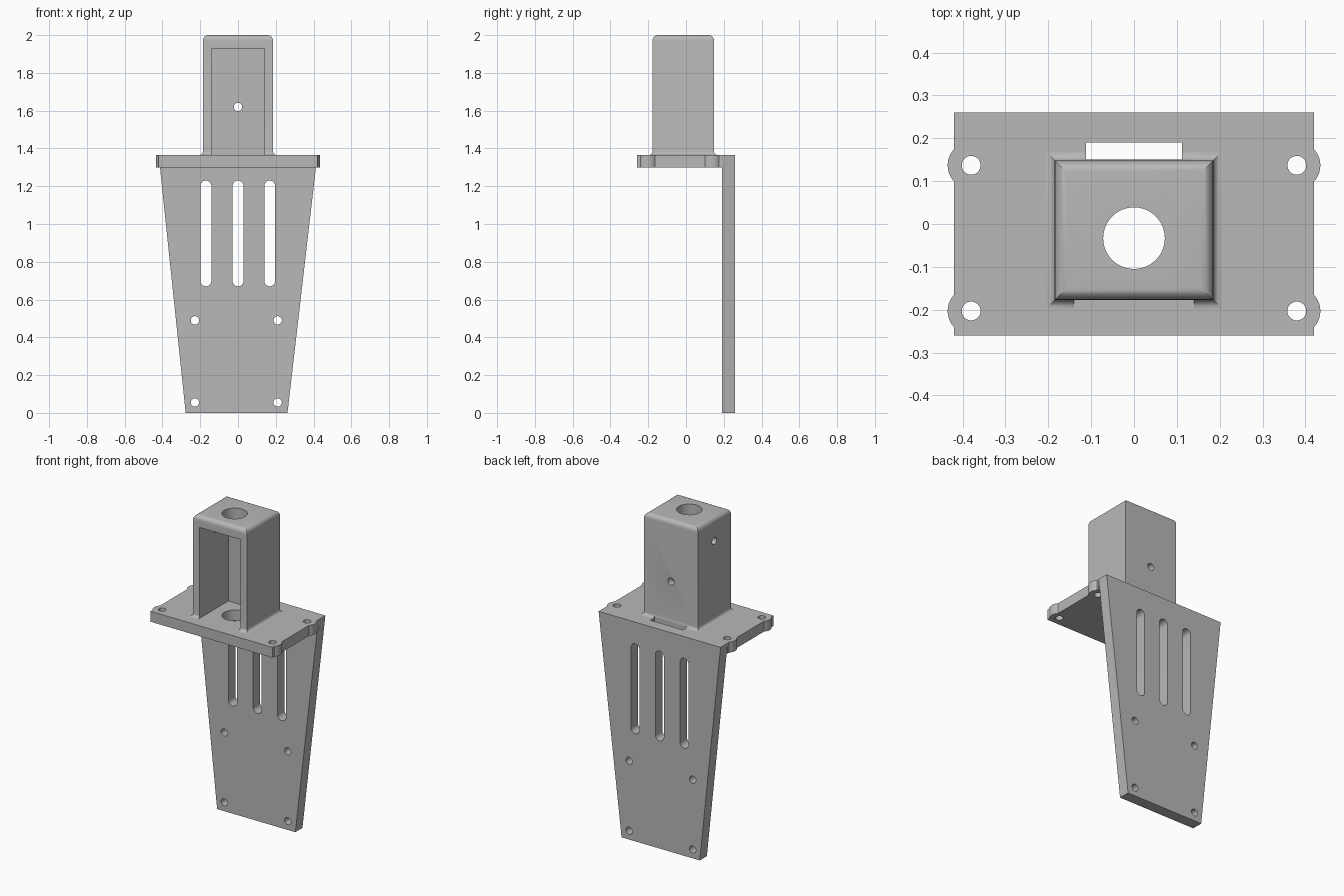
import bpy
import bmesh
from math import sin, cos, pi, radians
from mathutils import Matrix

cube = bpy.data.objects.get("Cube")
if cube:
    bpy.data.objects.remove(cube, do_unlink=True)

grey = bpy.data.materials.new("light grey")
grey.use_nodes = True
grey.diffuse_color = (0.48, 0.48, 0.48, 1)
grey.node_tree.nodes["Principled BSDF"].inputs["Base Color"].default_value = grey.diffuse_color


def make(name, bm):
    bmesh.ops.recalc_face_normals(bm, faces=bm.faces)
    mesh = bpy.data.meshes.new(name)
    bm.to_mesh(mesh)
    bm.free()
    obj = bpy.data.objects.new(name, mesh)
    bpy.context.collection.objects.link(obj)
    mesh.materials.append(grey)
    return obj


def box(name, x0, x1, y0, y1, z0, z1):
    bm = bmesh.new()
    bmesh.ops.create_cube(bm, size=1)
    for v in bm.verts:
        v.co = [a if c < 0 else b for c, a, b in zip(v.co, (x0, y0, z0), (x1, y1, z1))]
    return make(name, bm)


def rod(name, centre, radius, depth, axis="Z"):
    bm = bmesh.new()
    bmesh.ops.create_cone(bm, cap_ends=True, segments=40, radius1=radius, radius2=radius, depth=depth)
    turn = Matrix.Rotation(pi / 2, 4, {"X": "Y", "Y": "X", "Z": "Z"}[axis]) if axis != "Z" else Matrix()
    bm.transform(Matrix.Translation(centre) @ turn)
    return make(name, bm)


def prism(name, profile, y0, y1, back_round=0):
    """Extrude an x-z profile along y, optionally rounding the back edges above the foot."""
    bm = bmesh.new()
    face = bm.faces.new([bm.verts.new((x, y0, z)) for x, z in profile])
    new = bmesh.ops.extrude_face_region(bm, geom=[face])["geom"]
    for v in new:
        if isinstance(v, bmesh.types.BMVert):
            v.co.y = y1
    if back_round:
        edges = [e for e in bm.edges if all(v.co.y == y1 for v in e.verts)
                 and any(v.co.z > 0.1 for v in e.verts)]
        bmesh.ops.bevel(bm, geom=edges, offset=back_round, segments=6,
                        profile=0.5, affect="EDGES")
    return make(name, bm)


def combine(target, tool, operation="DIFFERENCE"):
    mod = target.modifiers.new("combine", "BOOLEAN")
    mod.operation, mod.object, mod.solver = operation, tool, "EXACT"
    bpy.context.view_layer.objects.active = target
    bpy.ops.object.modifier_apply(modifier=mod.name)
    bpy.data.objects.remove(tool, do_unlink=True)


def capsule(x, z0, z1, r, steps=12):
    upper = [(x + r * cos(pi * i / steps), z1 - r + r * sin(pi * i / steps)) for i in range(steps + 1)]
    lower = [(x - r * cos(pi * i / steps), z0 + r - r * sin(pi * i / steps)) for i in range(steps + 1)]
    return upper + lower


DECK, UNDER, JOIN, BACK = 1.365, 1.30, 0.19, 0.26
BOLT = 0.022
CORE = (0, -0.033, 1.6)

# Mounting plate with four round bolt ears
plate = box("mounting_plate", -0.42, 0.42, -BACK, JOIN, UNDER, DECK)
ears = [(x, y, (UNDER + DECK) / 2) for x in (-0.38, 0.38) for y in (-0.203, 0.137)]
for ear in ears:
    combine(plate, rod("ear", ear, 0.055, DECK - UNDER), "UNION")
for ear in ears:
    combine(plate, rod("bolt_hole", ear, BOLT, 0.3))
combine(plate, rod("centre_hole", CORE, 0.072, 2))
combine(plate, box("rear_slot", -0.112, 0.112, 0.15, 0.25, 1.2, 1.5))

# Tapered back leg with rounded rear edges, slots and screw holes
leg = prism("back_leg", [(-0.277, 0), (0.262, 0), (0.42, DECK), (-0.42, DECK)], JOIN, BACK, 0.028)
for x in (-0.17, 0, 0.168):
    combine(leg, prism("slot", capsule(x, 0.67, 1.23, 0.029), 0.1, 0.4))
for x in (-0.228, 0.21):
    for z in (0.055, 0.49):
        combine(leg, rod("screw_hole", (x, 0.22, z), BOLT, 0.4, "Y"))

# Tower lofted from rectangles: flared foot, rounded top rim
FLARE, RIM, TOP = 0.02, 0.028, 2.0
arc = [i * pi / 12 for i in range(7)]
levels = [(DECK + FLARE * (1 - cos(a)), FLARE * (1 - sin(a))) for a in arc]
levels += [(TOP - RIM + RIM * sin(a), RIM * (cos(a) - 1)) for a in arc]
bm = bmesh.new()
rings = []
for z, grow in levels:
    x, y0, y1 = 0.185 + grow, -0.177 - grow, 0.148 + grow
    rings.append([bm.verts.new(p) for p in ((-x, y0, z), (x, y0, z), (x, y1, z), (-x, y1, z))])
for low, high in zip(rings, rings[1:]):
    for i in range(4):
        j = (i + 1) % 4
        bm.faces.new((low[i], low[j], high[j], high[i]))
bm.faces.new(rings[0])
bm.faces.new(rings[-1])
tower = make("tower", bm)

# Open front cavity, rear notch and holes in the tower
combine(tower, box("cavity", -0.14, 0.14, -0.4, 0.105, 1.2, 1.93))
combine(tower, box("notch", -0.112, 0.112, 0.15, 0.25, 1.2, 1.5))
combine(tower, rod("top_hole", (0, CORE[1], TOP), 0.072, 0.4))
combine(tower, rod("rear_hole", (0, 0.13, 1.62), BOLT, 0.2, "Y"))
combine(tower, rod("side_hole", (-0.17, -0.015, 1.86), BOLT, 0.2, "X"))

# Smooth the curved areas and keep the corners crisp
bpy.ops.object.select_all(action="DESELECT")
for part in (plate, leg, tower):
    part.select_set(True)
bpy.context.view_layer.objects.active = plate
bpy.ops.object.shade_smooth_by_angle(angle=radians(30))
